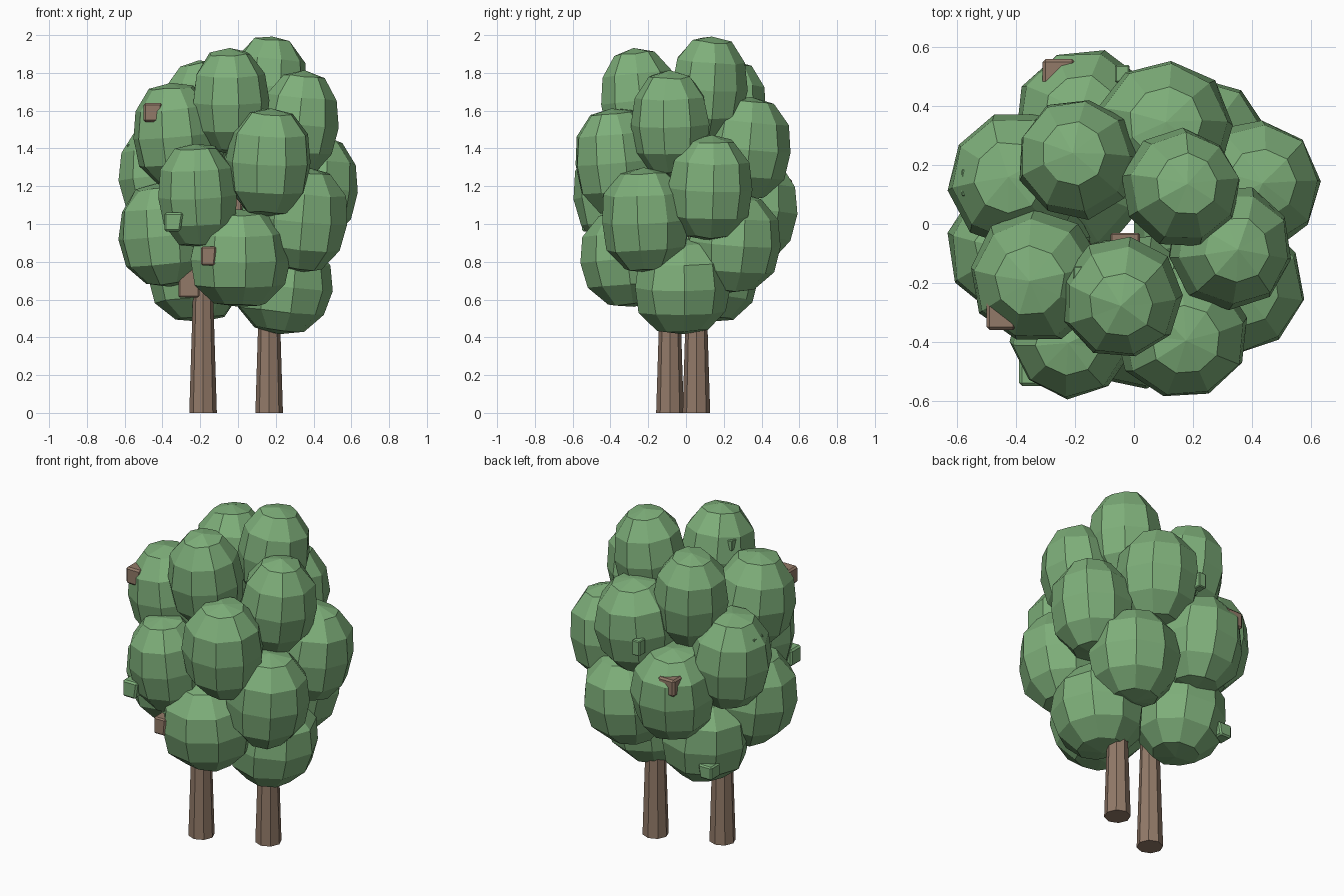
import bpy
import bmesh
import math
import random
from mathutils import Matrix, Vector

random.seed(4)
cube = bpy.data.objects.get("Cube")
if cube:
    bpy.data.objects.remove(cube, do_unlink=True)


def material(name, color):
    mat = bpy.data.materials.new(name)
    mat.use_nodes = True
    mat.diffuse_color = (*color, 1)
    mat.node_tree.nodes["Principled BSDF"].inputs["Base Color"].default_value = (*color, 1)
    return mat


LEAF = material("leaf green", (0.21, 0.43, 0.195))
BARK = material("bark brown", (0.29, 0.195, 0.14))


def finish(name, bm, mat, place):
    bmesh.ops.recalc_face_normals(bm, faces=bm.faces)
    mesh = bpy.data.meshes.new(name)
    bm.to_mesh(mesh)
    bm.free()
    mesh.materials.append(mat)
    obj = bpy.data.objects.new(name, mesh)
    obj.matrix_world = place
    bpy.context.collection.objects.link(obj)
    return obj


def leaf_clump(name, x, y, z, width, height):
    """Faceted full-shouldered clump that leans slightly away from the middle."""
    bm = bmesh.new()
    bmesh.ops.create_uvsphere(bm, u_segments=9, v_segments=6, radius=1)
    power = 2.35
    for v in bm.verts:
        fullness = (v.co.xy.length ** power + abs(v.co.z) ** power) ** (-1 / power)
        v.co *= fullness * random.uniform(0.99, 1.04)
    bmesh.ops.scale(bm, vec=(width, width, height), verts=bm.verts)
    lean = Matrix.Rotation(0.1, 4, Vector((-y, x, 0)).normalized())
    spin = Matrix.Rotation(random.uniform(0, math.tau), 4, "Z")
    finish(name, bm, LEAF, Matrix.Translation((x, y, z)) @ lean @ spin)


def trunk(name, x, y):
    """Eight-sided tapered trunk."""
    bm = bmesh.new()
    bmesh.ops.create_cone(bm, cap_ends=True, segments=8, radius1=0.073,
                          radius2=0.042, depth=1)
    finish(name, bm, BARK, Matrix.Translation((x, y, 0.5)))


def chip(name, mat, centre, size, cut=0.0):
    """Small bevelled block, its lower edge pulled in by the cut amount."""
    bm = bmesh.new()
    bmesh.ops.create_cube(bm, size=1)
    for v in bm.verts:
        if v.co.z < 0 and v.co.x * centre[0] < 0:
            v.co.x *= 1 - cut
    bmesh.ops.scale(bm, vec=size, verts=bm.verts)
    bmesh.ops.bevel(bm, geom=bm.edges[:], offset=min(size) * 0.1,
                    segments=1, affect="EDGES")
    finish(name, bm, mat, Matrix.Translation(centre))


# Trunks
trunk("right_trunk", -0.185, -0.085)
trunk("left_trunk", 0.165, 0.055)

# Foliage: x, y, z, half width, half height
clumps = {
    "front_right_middle": (-0.21, -0.38, 1.15, 0.21, 0.275),
    "front_left_middle": (0.165, -0.37, 1.33, 0.225, 0.285),
    "front_low": (0.005, -0.30, 0.82, 0.265, 0.26),
    "right_low": (-0.39, -0.08, 0.94, 0.24, 0.275),
    "right_high": (-0.33, -0.18, 1.47, 0.225, 0.275),
    "right_back_middle": (-0.40, 0.15, 1.25, 0.23, 0.28),
    "front_top": (-0.04, -0.25, 1.65, 0.205, 0.275),
    "crown": (0.16, 0.12, 1.72, 0.2, 0.275),
    "back_top": (-0.19, 0.22, 1.59, 0.205, 0.275),
    "left_high": (0.325, -0.08, 1.53, 0.21, 0.275),
    "left_middle": (0.41, 0.13, 1.19, 0.225, 0.275),
    "left_front_middle": (0.345, -0.21, 1.02, 0.235, 0.275),
    "back_left_low": (0.21, 0.25, 0.90, 0.25, 0.265),
    "left_base": (0.24, -0.02, 0.67, 0.255, 0.25),
    "back_high": (0.10, 0.32, 1.40, 0.235, 0.275),
    "back_middle": (-0.17, 0.36, 1.07, 0.235, 0.27),
    "right_base": (-0.22, 0.13, 0.74, 0.25, 0.26),
}
for name, spec in clumps.items():
    leaf_clump(name + "_foliage", *spec)

# Bark stubs poking out of the foliage
chip("high_bark_stub", BARK, (-0.45, -0.31, 1.59), (0.1, 0.1, 0.1), 0.3)
chip("back_bark_stub", BARK, (-0.255, 0.505, 1.19), (0.11, 0.11, 0.1), 0.2)
chip("front_bark_stub", BARK, (-0.155, -0.49, 0.83), (0.08, 0.08, 0.1), 0.2)
chip("trunk_stub", BARK, (-0.26, -0.15, 0.73), (0.11, 0.08, 0.24))
chip("inner_stub", BARK, (-0.03, -0.06, 1.1), (0.1, 0.06, 0.1))

# Leaf tufts poking out of the foliage
chip("front_tuft", LEAF, (-0.34, -0.5, 1.01), (0.1, 0.1, 0.1), 0.3)
chip("base_tuft", LEAF, (-0.365, 0.3, 0.62), (0.09, 0.09, 0.08), 0.3)
chip("side_tuft", LEAF, (-0.57, 0.14, 1.39), (0.03, 0.09, 0.06))
chip("back_tuft", LEAF, (-0.04, 0.51, 1.36), (0.05, 0.06, 0.09))
chip("top_tuft", LEAF, (-0.19, -0.19, 1.76), (0.03, 0.09, 0.06))
